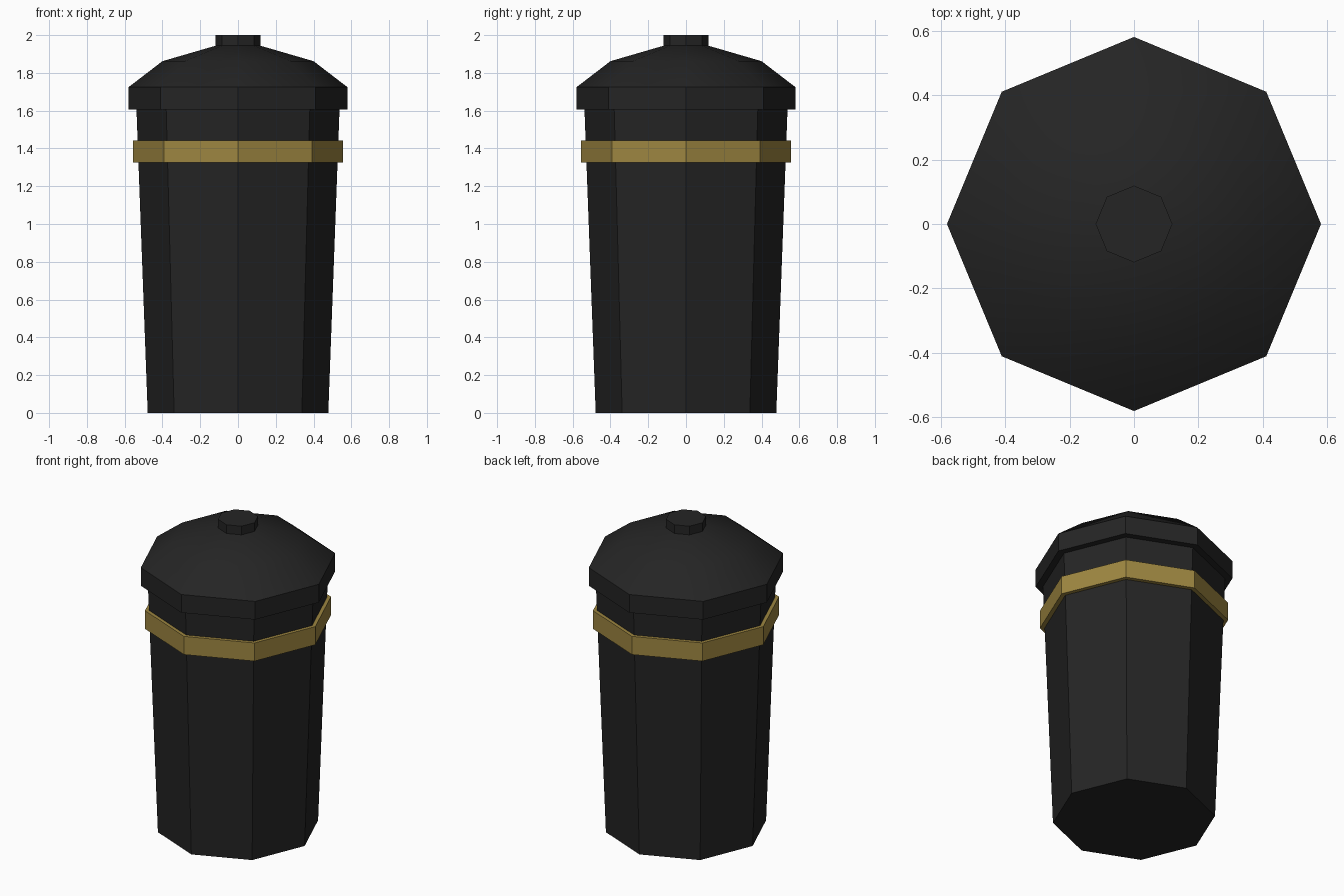
import bpy
import bmesh
from math import cos, sin, pi, radians

cube = bpy.data.objects.get("Cube")
if cube:
    bpy.data.objects.remove(cube, do_unlink=True)

SIDES = 8


def make_material(name, rgb):
    mat = bpy.data.materials.new(name)
    mat.use_nodes = True
    colour = (*rgb, 1.0)
    mat.diffuse_color = colour
    bsdf = mat.node_tree.nodes["Principled BSDF"]
    bsdf.inputs["Base Color"].default_value = colour
    bsdf.inputs["Roughness"].default_value = 0.7
    return mat


def lathe(name, profile, mat):
    """Turn a (radius, height) profile into a capped octagonal solid."""
    bm = bmesh.new()
    rings = [[bm.verts.new((r * cos(2 * pi * i / SIDES), r * sin(2 * pi * i / SIDES), z))
              for i in range(SIDES)] for r, z in profile]
    for low, high in zip(rings, rings[1:]):
        for i in range(SIDES):
            j = (i + 1) % SIDES
            bm.faces.new((low[i], low[j], high[j], high[i]))
    bm.faces.new(rings[0][::-1])
    bm.faces.new(rings[-1])
    mesh = bpy.data.meshes.new(name)
    bm.to_mesh(mesh)
    bm.free()
    mesh.materials.append(mat)
    obj = bpy.data.objects.new(name, mesh)
    bpy.context.collection.objects.link(obj)
    # Soft dome, crisp rims and side walls
    bpy.ops.object.select_all(action="DESELECT")
    obj.select_set(True)
    bpy.context.view_layer.objects.active = obj
    bpy.ops.object.shade_smooth_by_angle(angle=radians(30))
    return obj


black = make_material("black paint", (0.018, 0.018, 0.018))
gold = make_material("dull gold", (0.34, 0.24, 0.052))

# Tapered bin body
lathe("body", [(0.478, 0), (0.538, 1.62)], black)
# Gold band around the upper body
lathe("band", [(0.555, 1.325), (0.555, 1.443)], gold)
# Lid: upright rim with a two-step dome
lathe("lid", [(0.58, 1.606), (0.58, 1.724), (0.40, 1.862), (0.118, 1.944)], black)
# Small knob on top
lathe("lid_knob", [(0.119, 1.93), (0.119, 2.0)], black)
